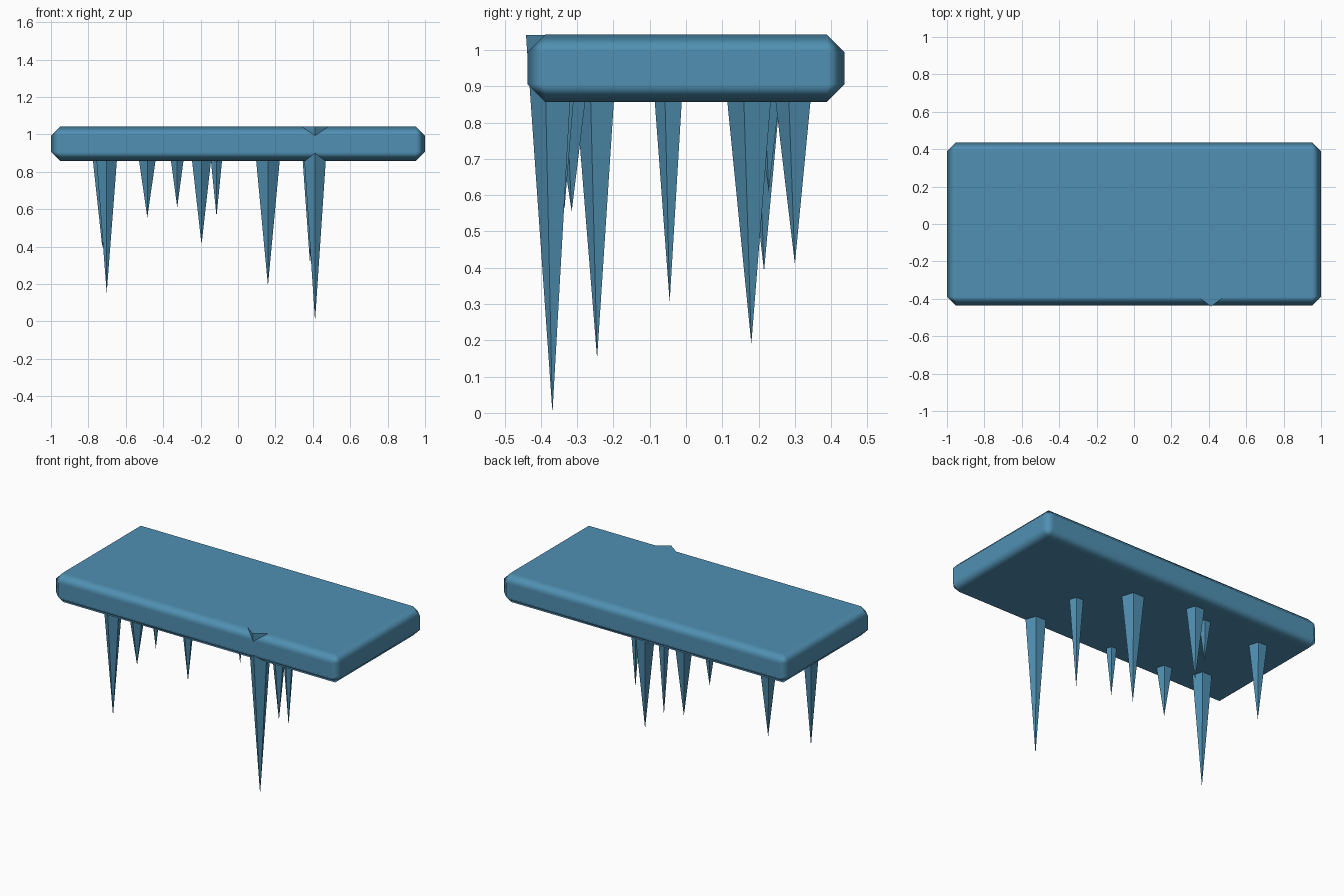
import bpy
import math

cube = bpy.data.objects.get("Cube")
if cube:
    bpy.data.objects.remove(cube, do_unlink=True)

# Single icy blue material
ice = bpy.data.materials.new("ice_blue")
ice.use_nodes = True
colour = (0.08, 0.28, 0.45, 1)
ice.diffuse_color = colour
ice.node_tree.nodes["Principled BSDF"].inputs["Base Color"].default_value = colour

TOP, BOTTOM = 1.042, 0.857

# Slab: box with one chamfer, shaded smooth
bpy.ops.mesh.primitive_cube_add(size=1, location=(0, 0, (TOP + BOTTOM) / 2))
slab = bpy.context.object
slab.name = "ice_slab"
slab.scale = (2, 0.874, TOP - BOTTOM)
bpy.ops.object.transform_apply(location=False, rotation=False, scale=True)
slab.data.materials.append(ice)
bpy.ops.object.shade_smooth()
bevel = slab.modifiers.new("chamfer", 'BEVEL')
bevel.width = 0.049
bevel.segments = 1
bevel.harden_normals = True


def icicle(index, x, y, tip, radius):
    """Five-sided spike hanging from the slab; radius is taken at its underside."""
    base = TOP - 0.001
    top_radius = radius * (base - tip) / (BOTTOM - tip)
    bpy.ops.mesh.primitive_cone_add(
        vertices=5, radius1=top_radius, radius2=0, depth=base - tip,
        location=(x, y, (base + tip) / 2), rotation=(math.pi, 0, 0))
    spike = bpy.context.object
    spike.name = f"icicle_{index}"
    spike.data.materials.append(ice)


# Icicles: x, y, tip height, radius
spikes = [
    (0.412, -0.368, 0.0, 0.06),
    (0.385, -0.045, 0.305, 0.041),
    (0.16, 0.18, 0.19, 0.066),
    (-0.115, -0.335, 0.56, 0.031),
    (-0.195, 0.3, 0.41, 0.053),
    (-0.325, 0.228, 0.61, 0.035),
    (-0.485, -0.315, 0.555, 0.046),
    (-0.702, -0.245, 0.15, 0.057),
    (-0.725, 0.215, 0.39, 0.053),
]
for i, spec in enumerate(spikes, 1):
    icicle(i, *spec)
